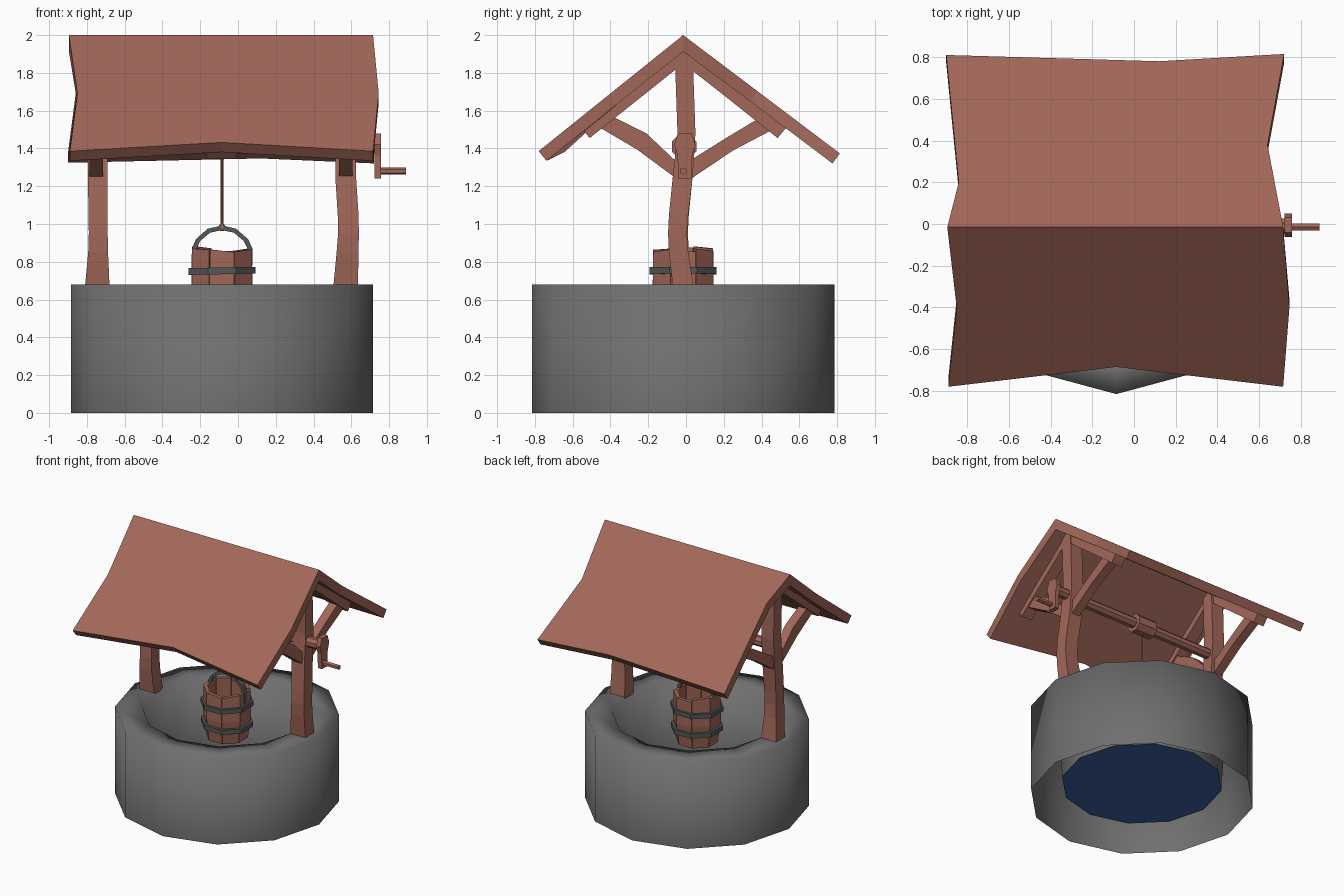
import bpy, bmesh, math, random
from mathutils import Vector

if "Cube" in bpy.data.objects:
    bpy.data.objects.remove(bpy.data.objects["Cube"])

random.seed(4)
CX, CY = -0.085, -0.015  # centre of the well


def material(name, rgb):
    m = bpy.data.materials.new(name)
    m.diffuse_color = (*rgb, 1)
    m.use_nodes = True
    m.node_tree.nodes["Principled BSDF"].inputs["Base Color"].default_value = m.diffuse_color
    return m


WOOD = material("brown wood", (0.36, 0.136, 0.1))
STONE = material("grey stone", (0.16, 0.16, 0.16))
METAL = material("dark metal", (0.09, 0.096, 0.099))
WATER = material("blue water", (0.046, 0.12, 0.37))


def finish(name, bm, mat, smooth=False):
    bmesh.ops.recalc_face_normals(bm, faces=bm.faces)
    me = bpy.data.meshes.new(name)
    bm.to_mesh(me)
    bm.free()
    me.materials.append(mat)
    ob = bpy.data.objects.new(name, me)
    bpy.context.collection.objects.link(ob)
    for p in me.polygons:
        p.use_smooth = smooth
    return ob


def loft(name, rings, mat, caps=True, closed=False, smooth=False):
    """Skin a list of equal-length rings of 3D points."""
    bm = bmesh.new()
    vs = [[bm.verts.new(p) for p in r] for r in rings]
    n = len(vs[0])
    pairs = list(zip(vs, vs[1:])) + ([(vs[-1], vs[0])] if closed else [])
    for a, b in pairs:
        for i in range(n):
            j = (i + 1) % n
            bm.faces.new((a[i], a[j], b[j], b[i]))
    if caps and not closed:
        bm.faces.new(vs[0][::-1])
        bm.faces.new(vs[-1])
    return finish(name, bm, mat, smooth)


def circle(r, z, n, phase=0.0, tilt=0.0):
    pts = []
    for i in range(n):
        a = phase + i * math.tau / n
        pts.append((CX + r * math.cos(a), CY + r * math.sin(a), z + tilt * r * math.cos(a)))
    return pts


def prism_x(name, yz, x0, x1, mat=WOOD):
    return loft(name, [[(x, y, z) for y, z in yz] for x in (x0, x1)], mat)


def rod_x(name, x0, x1, y, z, r, n=8):
    yz = [(y + r * math.cos((i + .5) * math.tau / n), z + r * math.sin((i + .5) * math.tau / n))
          for i in range(n)]
    return prism_x(name, yz, x0, x1)


# Stone ring, open underneath, with the water disc closing the shaft
loft("well_wall", [circle(r, z, 12) for r, z in
                   ((0.8, 0), (0.8, 0.68), (0.605, 0.68), (0.575, 0.12))],
     STONE, caps=False, smooth=True)
bm = bmesh.new()
bm.faces.new([bm.verts.new(p) for p in circle(0.575, 0.125, 12)])
finish("water", bm, WATER)


# Crooked posts: sections are (x0, x1, y0, y1, z)
def post(name, sections):
    loft(name, [[(a, c, z), (b, c, z), (b, d, z), (a, d, z)] for a, b, c, d, z in sections], WOOD)


post("right_post", [(.505, .635, -.07, .04, .67), (.522, .638, -.09, .012, .85),
                    (.53, .64, -.095, .005, .95), (.528, .638, -.09, .012, 1.05),
                    (.515, .625, -.07, .035, 1.25), (.515, .62, -.045, .05, 1.48),
                    (.515, .62, -.06, .035, 1.91)])
post("left_post", [(-.81, -.68, -.07, .04, .67), (-.793, -.688, -.088, .015, .85),
                   (-.79, -.69, -.09, .01, .95), (-.791, -.69, -.085, .015, 1.05),
                   (-.795, -.69, -.065, .035, 1.25), (-.795, -.69, -.045, .05, 1.48),
                   (-.795, -.69, -.06, .035, 1.91)])

# Braces and rafters on both posts
for side, x in (("right", .57), ("left", -.75)):
    prism_x(side + "_front_brace", [(-.03, 1.225), (-.26, 1.395), (-.49, 1.53), (-.40, 1.575),
                                    (-.21, 1.48), (-.03, 1.31)], x - .035, x + .035)
    prism_x(side + "_back_brace", [(.02, 1.235), (.25, 1.39), (.46, 1.50), (.42, 1.58),
                                   (.22, 1.46), (.02, 1.335)], x - .035, x + .035)
    prism_x(side + "_front_rafter", [(CY, 1.93), (-.55, 1.505), (-.51, 1.455), (-.19, 1.71),
                                     (CY, 1.85)], x - .045, x + .045)
    prism_x(side + "_back_rafter", [(CY, 1.93), (.535, 1.515), (.485, 1.455), (.19, 1.69),
                                    (CY, 1.85)], x - .045, x + .045)


# Roof slabs: outline seen from above with a small sag, ridge corners first and last
def slab(name, outline, slope, sign):
    nrm = Vector((0, sign * slope, 1)).normalized()
    top = [Vector((x, y, 2 - slope * abs(y - CY) - sag)) for x, y, sag in outline]
    low = [p - (Vector((0, 0, .088)) if abs(p.y - CY) < .001 else nrm * .066) for p in top]
    loft(name, [low, top], WOOD)


slab("front_roof", [(-.895, CY, 0), (-.85, -.40, 0), (-.89, -.78, 0), (CX, -.685, .03),
                    (.715, -.78, 0), (.745, -.40, 0), (.715, CY, 0)], .803, -1)
slab("back_roof", [(-.895, CY, 0), (-.84, .20, 0), (-.90, .81, 0), (.12, .78, 0),
                   (.72, .815, 0), (.64, .38, 0), (.715, CY, 0)], .755, 1)

# Winch: axle, spool and crank
rod_x("axle", -.76, .74, -.01, 1.41, .04)
rod_x("spool", -.17, -.005, -.01, 1.41, .07)
prism_x("crank_arm", [(-.04, 1.24), (.03, 1.24), (.032, 1.36), (.05, 1.42), (.03, 1.48),
                      (-.04, 1.48), (-.062, 1.42), (-.045, 1.36)], .722, .757)
rod_x("crank_handle", .74, .89, -.015, 1.28, .019, 6)

# Rope with its knot
loft("rope", [circle(.007, z, 6) for z in (.98, 1.38)], WOOD)
loft("rope_knot", [circle(r, z, 6) for r, z in ((.008, .962), (.018, .975), (.018, .988),
                                               (.006, 1.005))], WOOD)

# Bucket: eight staves with uneven tops, a floor and two hoops
for i in range(8):
    a = i * math.tau / 8
    half = math.pi / 8 - .01
    rise = random.uniform(-.012, .012)
    tilt = random.uniform(-.008, .008)
    rings = []
    for r, z in ((.152, .485), (.174, .66), (.172, .866)):
        ring = []
        for s, rr in ((-1, r), (1, r), (1, r - .03), (-1, r - .03)):
            zz = z + (rise + s * tilt if z > .8 else 0)
            ring.append((CX + rr * math.cos(a + s * half), CY + rr * math.sin(a + s * half), zz))
        rings.append(ring)
    loft(f"bucket_stave_{i + 1}", rings, WOOD)
loft("bucket_floor", [circle(.145, z, 8, math.pi / 8) for z in (.49, .515)], WOOD)
for name, z, r, tilt in (("upper_hoop", .752, .192, .02), ("lower_hoop", .595, .19, -.02)):
    loft(name, [circle(rr, zz, 8, math.pi / 8, tilt) for rr, zz in
                ((r, z - .018), (r, z + .018), (r - .026, z + .018), (r - .026, z - .018))],
         METAL, closed=True)

# Bucket bail: a flat bar bent over the bucket
outer = [(-.158, .78), (-.158, .87), (-.138, .92), (-.075, .975), (0, .992),
         (.075, .975), (.138, .92), (.162, .87), (.162, .78)]
rings = []
for x, z in outer:
    ix, iz = x * .84, (z if z < .88 else .87 + (z - .87) * .8)
    rings.append([(CX + x, CY - .015, z), (CX + x, CY + .015, z),
                  (CX + ix, CY + .015, iz), (CX + ix, CY - .015, iz)])
loft("bucket_handle", rings, METAL)
